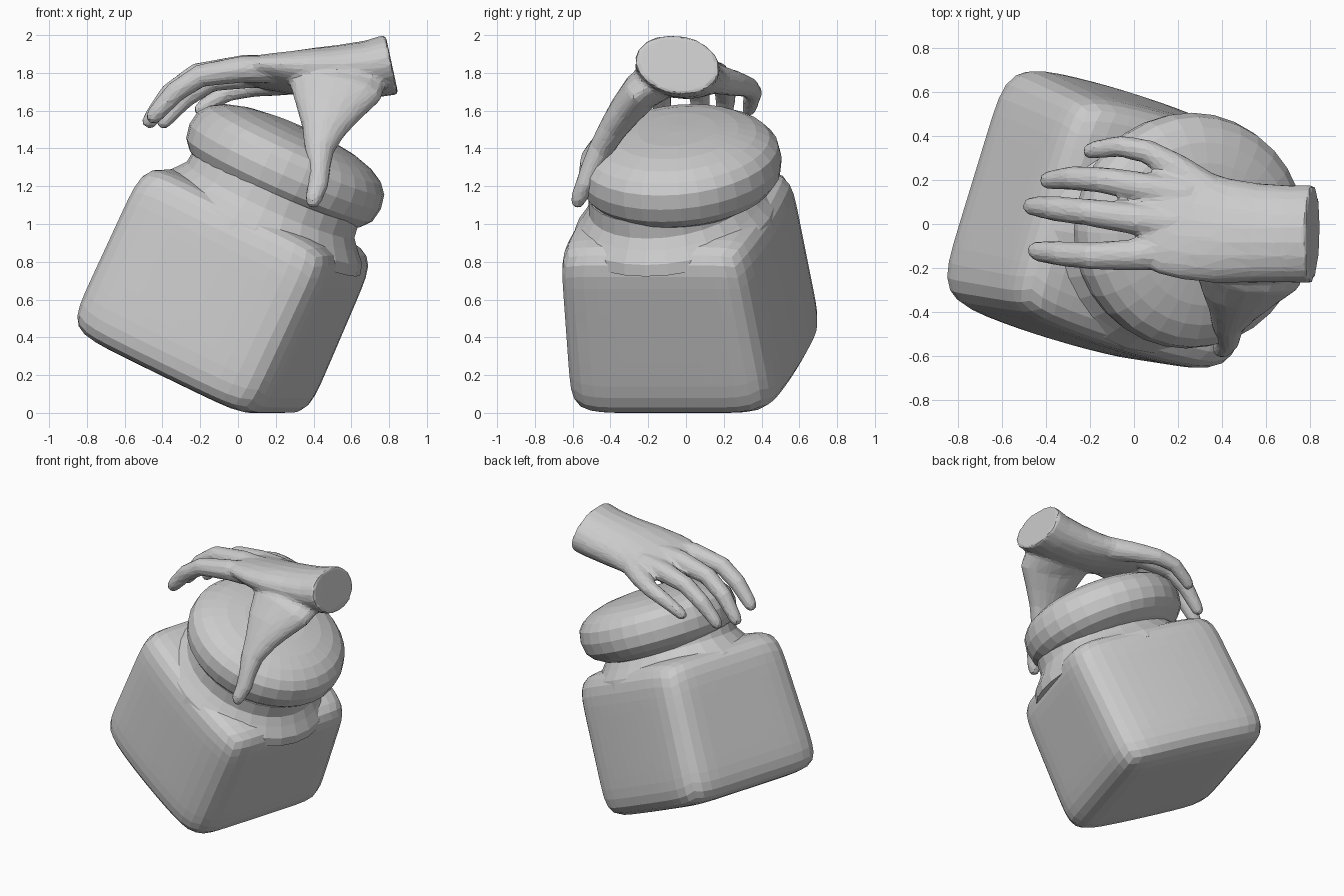
import bpy, bmesh, math
from mathutils import Vector, Matrix

if "Cube" in bpy.data.objects:
    bpy.data.objects.remove(bpy.data.objects["Cube"])


def finish(name, bm):
    bmesh.ops.recalc_face_normals(bm, faces=bm.faces[:])
    me = bpy.data.meshes.new(name)
    bm.to_mesh(me)
    bm.free()
    ob = bpy.data.objects.new(name, me)
    bpy.context.collection.objects.link(ob)
    return ob


def skin(bm, rings):
    """Bridge equal-sized vertex rings and cap both ends."""
    vs = [[bm.verts.new(p) for p in r] for r in rings]
    n = len(vs[0])
    for a, b in zip(vs, vs[1:]):
        for i in range(n):
            j = (i + 1) % n
            bm.faces.new((a[i], a[j], b[j], b[i]))
    bm.faces.new(vs[0])
    bm.faces.new(vs[-1])


def lathe(name, profile, n, matrix):
    bm = bmesh.new()
    skin(bm, [[(r * math.cos(i * math.tau / n), r * math.sin(i * math.tau / n), z)
               for i in range(n)] for r, z in profile])
    bm.transform(matrix)
    return finish(name, bm)


def loft(name, stations, hint, n=10):
    """Elliptical tube: stations are x, y, z, half width along hint, half thickness."""
    pts = [Vector(s[:3]) for s in stations]
    rings = []
    for k, s in enumerate(stations):
        t = (pts[min(k + 1, len(pts) - 1)] - pts[max(k - 1, 0)]).normalized()
        up = t.cross(Vector(hint)).normalized()
        side = up.cross(t)
        rings.append([pts[k] + side * s[3] * math.cos(i * math.tau / n)
                      + up * s[4] * math.sin(i * math.tau / n) for i in range(n)])
    bm = bmesh.new()
    skin(bm, rings)
    return finish(name, bm)


def finger(name, path):
    """Tube from (x, y, z, radius) points, with a rounded tip."""
    a, b = Vector(path[-2][:3]), Vector(path[-1][:3])
    r = path[-1][3]
    tip = b + (b - a).normalized() * r * 0.7
    st = [(x, y, z, q * 1.12, q * 1.12) for x, y, z, q in path] + [(*tip, r * 0.6, r * 0.6)]
    return loft(name, st, (0, 1, 0), 10)


tilt = (Matrix.Translation((-0.075, 0, 0.644))
        @ Matrix.Rotation(math.radians(-17), 4, 'Z')
        @ Matrix.Rotation(math.radians(25), 4, 'Y'))

# Tilted, soft-cornered cube body with bulging sides, a little wider at the base
bm = bmesh.new()
bmesh.ops.create_cube(bm, size=2)
bmesh.ops.subdivide_edges(bm, edges=bm.edges[:], cuts=13, use_grid_fill=True)
for v in bm.verts:
    x, y, z = v.co / sum(abs(c) ** 8 for c in v.co) ** (1 / 8)
    y *= 1.03 - 0.06 * z + 0.07 * (1 - x * x)
    v.co = (x * 0.585, y * 0.52, z * 0.5)
bm.transform(tilt)
finish("jar_body", bm)

# Sloping shoulder and neck between body and lid
lathe("jar_neck", [(0.60, 0.38), (0.585, 0.44), (0.53, 0.50), (0.49, 0.55), (0.48, 0.64)],
      28, tilt @ Matrix.Translation((0.03, 0, 0)) @ Matrix.Diagonal((1, 0.9, 1, 1)))

# Plump round lid
e = 2 / 2.6
prof = []
for k in range(13):
    a = math.radians(-88 + 176 * k / 12)
    s = math.sin(a)
    prof.append((0.555 * math.cos(a) ** e, math.copysign(0.22 * abs(s) ** e, s)))
lathe("jar_lid", prof, 32, Matrix.Translation((0.25, -0.03, 1.305))
      @ Matrix.Rotation(math.radians(-12), 4, 'Z')
      @ Matrix.Rotation(math.radians(24.5), 4, 'Y') @ Matrix.Diagonal((1, 0.97, 1, 1)))

# Hand: wrist and palm
palm = loft("palm", [
    (0.815, -0.045, 1.845, 0.227, 0.16), (0.70, -0.045, 1.82, 0.225, 0.15),
    (0.55, -0.04, 1.805, 0.23, 0.14), (0.40, -0.03, 1.80, 0.245, 0.125),
    (0.25, 0.0, 1.80, 0.26, 0.10), (0.12, 0.02, 1.805, 0.25, 0.078),
    (0.03, 0.02, 1.81, 0.20, 0.045)], (0, 1, -0.2), 20)

# Thumb with its wide fleshy base
thumb = loft("thumb", [
    (0.56, 0.02, 1.79, 0.24, 0.10), (0.545, -0.12, 1.775, 0.25, 0.11),
    (0.515, -0.235, 1.705, 0.25, 0.105), (0.48, -0.32, 1.60, 0.18, 0.09),
    (0.455, -0.39, 1.50, 0.12, 0.075), (0.43, -0.455, 1.39, 0.078, 0.064),
    (0.43, -0.50, 1.30, 0.06, 0.055), (0.425, -0.535, 1.21, 0.055, 0.05),
    (0.40, -0.57, 1.13, 0.045, 0.043), (0.39, -0.58, 1.09, 0.025, 0.025)], (1, 0, 0), 16)

# Four curled fingers
fingers = [
    finger("index_finger", [
        (0.2, -0.12, 1.82, 0.07), (0.03, -0.14, 1.82, 0.066), (-0.20, -0.145, 1.785, 0.056),
        (-0.33, -0.135, 1.70, 0.052), (-0.43, -0.125, 1.59, 0.043), (-0.455, -0.12, 1.56, 0.036)]),
    finger("middle_finger", [
        (0.2, 0.0, 1.82, 0.07), (0.03, 0.02, 1.825, 0.066), (-0.22, 0.055, 1.79, 0.056),
        (-0.36, 0.07, 1.69, 0.052), (-0.45, 0.08, 1.57, 0.042), (-0.475, 0.082, 1.535, 0.036)]),
    finger("ring_finger", [
        (0.25, 0.13, 1.79, 0.07), (0.08, 0.16, 1.79, 0.064), (-0.14, 0.20, 1.76, 0.054),
        (-0.28, 0.21, 1.67, 0.05), (-0.38, 0.20, 1.56, 0.04), (-0.40, 0.198, 1.53, 0.034)]),
    finger("little_finger", [
        (0.35, 0.14, 1.77, 0.075), (0.19, 0.255, 1.745, 0.062), (0.06, 0.33, 1.725, 0.05),
        (-0.06, 0.355, 1.695, 0.045), (-0.17, 0.34, 1.63, 0.038), (-0.205, 0.33, 1.60, 0.033)])]

# Fuse the hand into one continuous, coarsely faceted skin
bpy.ops.object.select_all(action='DESELECT')
for ob in [palm, thumb] + fingers:
    ob.select_set(True)
bpy.context.view_layer.objects.active = palm
bpy.ops.object.join()
palm.name = "hand"
remesh = palm.modifiers.new("fuse", 'REMESH')
remesh.mode, remesh.voxel_size = 'VOXEL', 0.014
smooth = palm.modifiers.new("soften", 'SMOOTH')
smooth.factor, smooth.iterations = 0.5, 6
palm.modifiers.new("facet", 'DECIMATE').ratio = 0.1
